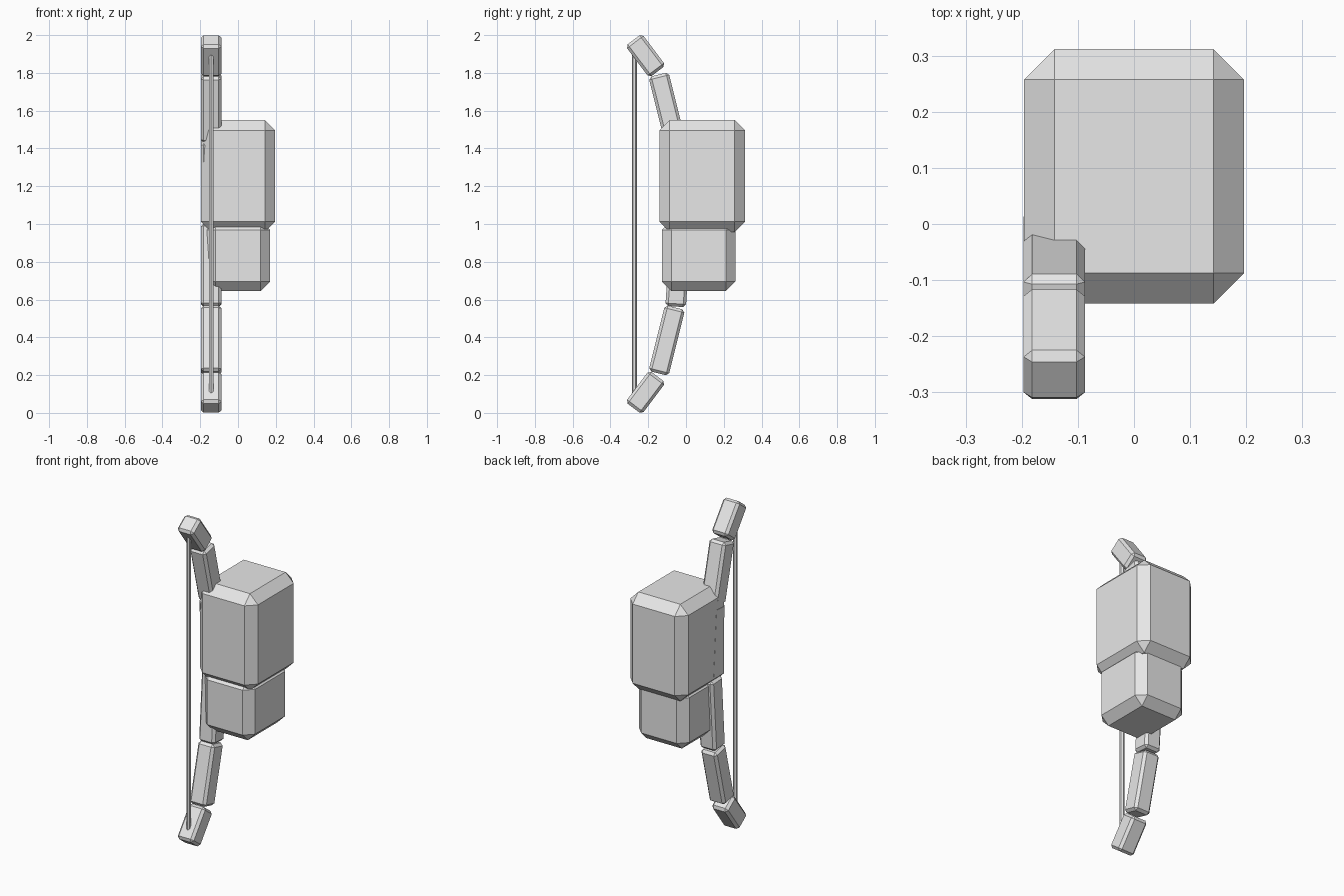
import bpy, bmesh, math
from mathutils import Matrix, Vector

cube = bpy.data.objects.get("Cube")
if cube:
    bpy.data.objects.remove(cube, do_unlink=True)

# One plain grey for every part
GREY = (0.8, 0.8, 0.8, 1)
grey = bpy.data.materials.new("light grey")
grey.use_nodes = True
grey.diffuse_color = GREY
grey.node_tree.nodes["Principled BSDF"].inputs["Base Color"].default_value = GREY


def finish(name, bm, matrix):
    mesh = bpy.data.meshes.new(name)
    bm.to_mesh(mesh)
    bm.free()
    mesh.materials.append(grey)
    obj = bpy.data.objects.new(name, mesh)
    obj.matrix_world = matrix
    bpy.context.collection.objects.link(obj)
    return obj


def chamfered_box(name, centre, size, chamfer, tilt=0.0):
    bm = bmesh.new()
    bmesh.ops.create_cube(bm, size=1)
    bmesh.ops.scale(bm, vec=size, verts=bm.verts)
    bmesh.ops.bevel(bm, geom=bm.edges[:], offset=chamfer, segments=1,
                    affect='EDGES', profile=0.5)
    return finish(name, bm, Matrix.Translation(centre) @ Matrix.Rotation(tilt, 4, 'X'))


# Head and body blocks
chamfered_box("head", (0, 0.085, 1.254), (0.392, 0.453, 0.592), 0.054)
chamfered_box("body", (0, 0.067, 0.832), (0.34, 0.388, 0.374), 0.05)

# Bow: three segments per side, mirrored about mid height
BOW_X, THICK = -0.142, 0.109
SEGMENTS = {
    "grip": ((-0.025, 1.0), (-0.055, 1.437)),
    "limb": ((-0.058, 1.442), (-0.1455, 1.791)),
    "tip": ((-0.151, 1.807), (-0.2775, 1.975)),
}
for part, (start, end) in SEGMENTS.items():
    for side, sign in (("upper", 1), ("lower", -1)):
        a, b = (Vector((BOW_X, y, 1 + sign * (z - 1))) for y, z in (start, end))
        d = b - a
        chamfered_box(f"{side}_bow_{part}", (a + b) / 2, (THICK, THICK, d.length),
                      0.015, math.atan2(-d.y, d.z))

# Bow string
bm = bmesh.new()
bmesh.ops.create_cone(bm, cap_ends=True, segments=6, radius1=0.013, radius2=0.013, depth=1.84)
finish("bow_string", bm, Matrix.Translation((BOW_X, -0.273, 1.0)))
